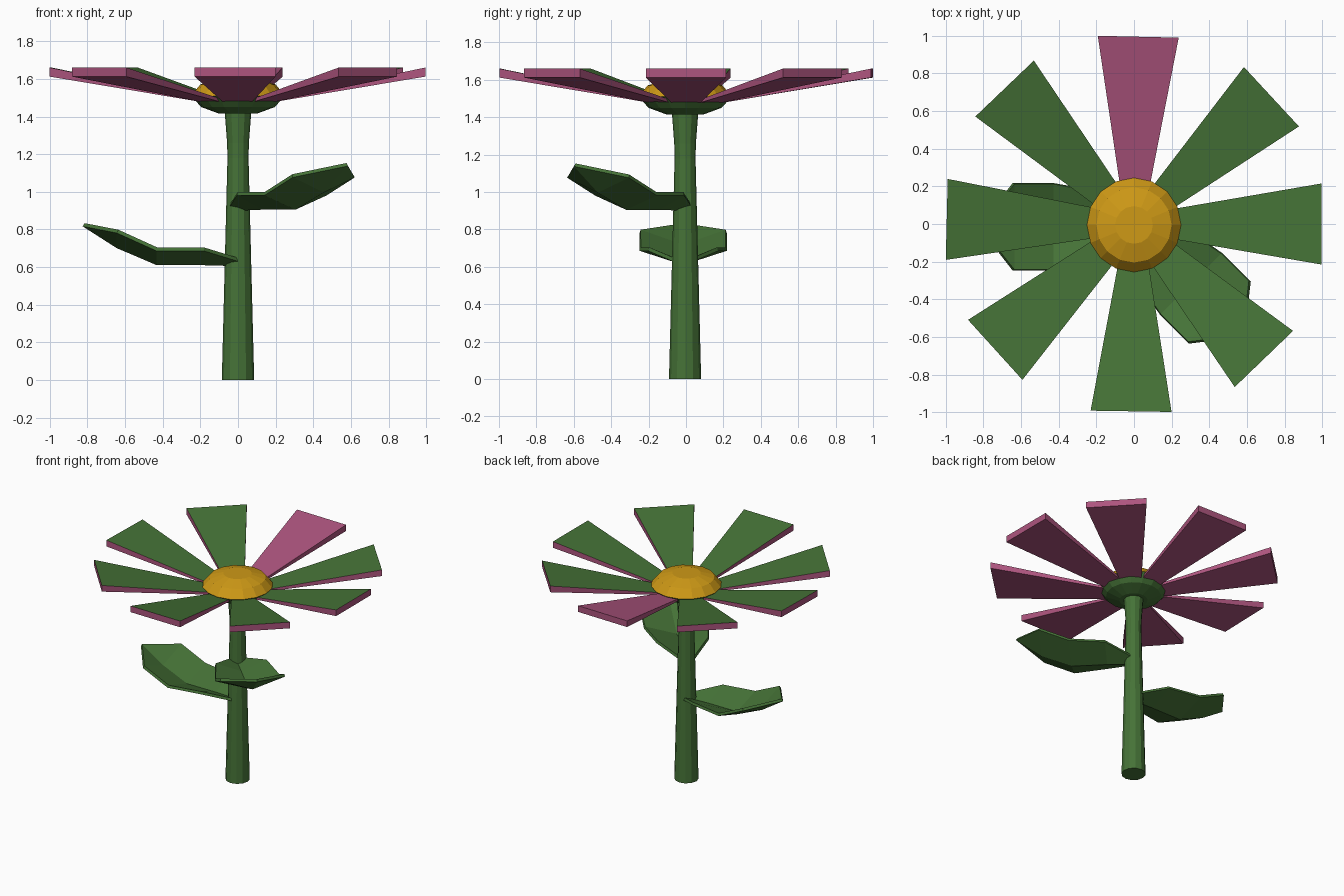
import bpy
from math import sin, cos, pi, radians

if "Cube" in bpy.data.objects:
    bpy.data.objects.remove(bpy.data.objects["Cube"])


def material(name, color):
    m = bpy.data.materials.new(name)
    m.diffuse_color = (*color, 1)
    m.use_nodes = True
    m.node_tree.nodes["Principled BSDF"].inputs["Base Color"].default_value = m.diffuse_color
    return m


GREEN = material("green", (0.06, 0.17, 0.038))
PINK = material("pink", (0.42, 0.09, 0.21))
YELLOW = material("yellow", (0.62, 0.32, 0.008))


def make(name, verts, faces, *mats):
    me = bpy.data.meshes.new(name)
    me.from_pydata(verts, [], faces)
    for m in mats:
        me.materials.append(m)
    ob = bpy.data.objects.new(name, me)
    bpy.context.collection.objects.link(ob)
    return ob


def lathe(name, profile, n, mat):
    """Closed turned shape from (radius, z) pairs listed bottom to top."""
    verts = [(r * cos(2 * pi * i / n), r * sin(2 * pi * i / n) - 0.005, z)
             for r, z in profile for i in range(n)]
    faces = [(k * n + i, k * n + (i + 1) % n, (k + 1) * n + (i + 1) % n, (k + 1) * n + i)
             for k in range(len(profile) - 1) for i in range(n)]
    last = (len(profile) - 1) * n
    faces += [tuple(reversed(range(n))), tuple(range(last, last + n))]
    return make(name, verts, faces, mat)


# Stem, calyx and flower centre
lathe("stem", [(0.086, 0), (0.056, 1.18), (0.058, 1.26), (0.071, 1.43)], 12, GREEN)
lathe("calyx", [(0.10, 1.415), (0.195, 1.45), (0.25, 1.51)], 16, GREEN)
lathe("flower_centre", [(0.25, 1.51), (0.20, 1.57), (0.10, 1.60)], 16, YELLOW)

# Petals: pink wedges, all but the back one with a green upper face
RINGS = [(0.15, 0.07, 1.47, 1.485), (0.995, 0.215, 1.612, 1.66)]
for i, deg in enumerate((0, 42.8, 88.7, 133.7, 178.6, 222.2, 269.1, 313.9)):
    c, s = cos(radians(deg)), sin(radians(deg))
    verts = [(r * c - v * s, r * s + v * c, z)
             for r, w, lo, hi in RINGS
             for v, z in ((-w, lo), (w, lo), (w, hi), (-w, hi))]
    faces = [(0, 1, 5, 4), (1, 2, 6, 5), (2, 3, 7, 6), (3, 0, 4, 7), (3, 2, 1, 0), (4, 5, 6, 7)]
    petal = make(f"petal_{i + 1}", verts, faces, PINK, GREEN)
    if i != 2:
        petal.data.polygons[2].material_index = 1


# Leaves: V-folded strips with a pointed tip
def leaf(name, deg, base, tip_lift):
    rows = [(0.0, 0.055, 0.005, 0.03), (0.18, 0.185, 0.01, 0.085),
            (0.43, 0.23, 0.01, 0.085), (0.64, 0.23, 0.10, 0.18)]
    c, s = cos(radians(deg)), sin(radians(deg))
    pts = [(u, v, z) for u, w, mid, edge in rows
           for v, z in ((-w, edge), (0, mid), (w, edge))]
    pts.append((0.82, 0, 0.215 + tip_lift))
    verts = [(u * c - v * s, u * s + v * c - 0.015, z + base) for u, v, z in pts]
    faces = [(k * 3 + j, k * 3 + 3 + j, k * 3 + 4 + j, k * 3 + 1 + j)
             for k in range(3) for j in range(2)]
    faces += [(9, 12, 10), (10, 12, 11)]
    ob = make(name, verts, faces, GREEN)
    mod = ob.modifiers.new("thickness", "SOLIDIFY")
    mod.thickness = 0.02
    mod.offset = 0


leaf("lower_leaf", 180, 0.61, 0)
leaf("upper_leaf", -45, 0.905, 0.025)
